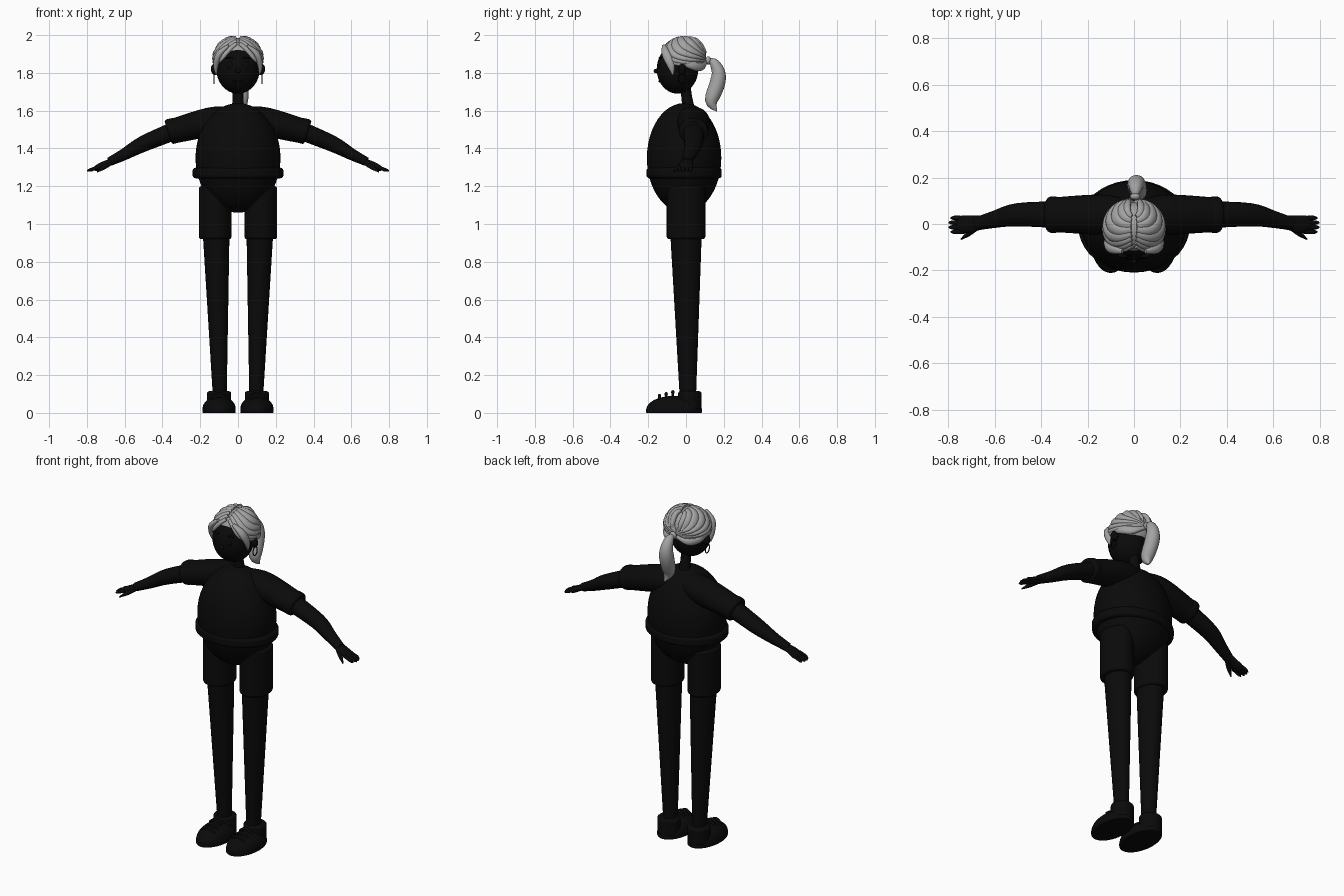
import bpy, bmesh, math
from mathutils import Vector

cube = bpy.data.objects.get("Cube")
if cube:
    bpy.data.objects.remove(cube)


def material(name, value):
    mat = bpy.data.materials.new(name)
    mat.use_nodes = True
    mat.diffuse_color = (value, value, value, 1)
    shader = mat.node_tree.nodes["Principled BSDF"]
    shader.inputs["Base Color"].default_value = mat.diffuse_color
    shader.inputs["Roughness"].default_value = 0.8
    return mat


BLACK = material("black", 0.003)
GREY = material("hair grey", 0.37)
ALONG_X, ALONG_Y, ALONG_Z = Vector((1, 0, 0)), Vector((0, 1, 0)), Vector((0, 0, 1))
SIDES = (("left", 1), ("right", -1))


def finish(name, bm, mat):
    bmesh.ops.recalc_face_normals(bm, faces=bm.faces)
    mesh = bpy.data.meshes.new(name)
    bm.to_mesh(mesh)
    bm.free()
    part = bpy.data.objects.new(name, mesh)
    bpy.context.collection.objects.link(part)
    mesh.materials.append(mat)
    bpy.ops.object.select_all(action="DESELECT")
    part.select_set(True)
    bpy.context.view_layer.objects.active = part
    bpy.ops.object.shade_smooth_by_angle(angle=math.radians(50))
    return part


def place(bm, centre, radii):
    for vert in bm.verts:
        vert.co = Vector(c + r * u for c, r, u in zip(centre, radii, vert.co))


def ball(name, centre, radii, mat=BLACK, keep=None):
    """Ellipsoid; keep is a rule for the vertices that stay."""
    bm = bmesh.new()
    bmesh.ops.create_uvsphere(bm, u_segments=40, v_segments=24, radius=1)
    if keep:
        cut = [vert for vert in bm.verts if not keep(vert.co)]
        bmesh.ops.delete(bm, geom=cut, context="VERTS")
    place(bm, centre, radii)
    return finish(name, bm, mat)


def drum(name, centre, radii, bevel):
    """Upright oval cylinder with rounded rims."""
    bm = bmesh.new()
    bmesh.ops.create_cone(bm, cap_ends=True, segments=40, radius1=1, radius2=1, depth=2)
    place(bm, centre, radii)
    part = finish(name, bm, BLACK)
    rim = part.modifiers.new("rounded rim", "BEVEL")
    rim.width, rim.segments = bevel, 3
    return part


def smooth_rows(rows, steps):
    """Catmull-Rom curve through rows of numbers."""
    out = []
    last = len(rows) - 1
    for i in range(last):
        near = [rows[max(0, min(last, i + k))] for k in (-1, 0, 1, 2)]
        for step in range(steps):
            t = step / steps
            out.append([b + t / 2 * (c - a + t * (2 * a - 5 * b + 4 * c - d + t * (3 * (b - c) + d - a)))
                        for a, b, c, d in zip(*near)])
    return out + [rows[-1]]


def loft(name, points, widths, mat=BLACK, squash=1, ref=ALONG_Y, sides=20, steps=4, mirror=1):
    """Sweep an oval along a path; squash scales it in the ref direction."""
    rows = smooth_rows([(mirror * x, y, z, w) for (x, y, z), w in zip(points, widths)], steps)
    path = [Vector(row[:3]) for row in rows]
    bm = bmesh.new()
    rings = []
    for i, centre in enumerate(path):
        tangent = (path[min(i + 1, len(path) - 1)] - path[max(i - 1, 0)]).normalized()
        up = (ref - tangent * ref.dot(tangent)).normalized()
        across = tangent.cross(up)
        width = max(rows[i][3], 0.001)
        turns = [math.tau * k / sides for k in range(sides)]
        rings.append([bm.verts.new(centre + width * (up * squash * math.cos(a) + across * math.sin(a)))
                      for a in turns])
    for low, high in zip(rings, rings[1:]):
        for k in range(sides):
            bm.faces.new((low[k - 1], low[k], high[k], high[k - 1]))
    bm.faces.new(rings[0])
    bm.faces.new(rings[-1])
    return finish(name, bm, mat)


# Torso with a rolled hem, neck and head
ball("torso", (0, -.01, 1.35), (.225, .197, .29))
drum("hem_roll", (0, -.01, 1.27), (.24, .199, .028), .015)
loft("neck", [(0, .015, 1.6), (0, 0, 1.7), (0, -.01, 1.8)], [.034, .028, .04], sides=24)
ball("head", (0, -.045, 1.82), (.115, .11, .13))
ball("nose", (0, -.157, 1.81), (.014, .014, .012))
ball("mouth", (0, -.138, 1.755), (.03, .008, .006))

for side, mirror in SIDES:
    # Eye, brow, ear and hoop
    ball(f"{side}_eye", (mirror * .042, -.143, 1.84), (.017, .008, .02))
    ball(f"{side}_brow", (mirror * .045, -.135, 1.88), (.025, .01, .005))
    ball(f"{side}_ear", (mirror * .122, -.02, 1.82), (.022, .02, .03))
    turns = [math.tau * k / 24 for k in range(25)]
    hoop = [(.128, .02 * math.sin(a) - .02, .026 * math.cos(a) + 1.77) for a in turns]
    loft(f"{side}_earring", hoop, [.003] * len(hoop), ref=ALONG_X, sides=8, steps=1, mirror=mirror)

    # Sleeve with a turned cuff
    loft(f"{side}_sleeve", [(.05, .03, 1.55), (.15, .04, 1.54), (.35, .04, 1.49)], [.08, .087, .074],
         squash=.88, ref=ALONG_Z, sides=28, mirror=mirror)
    cuff = [(.32, .04, 1.5), (.33, .04, 1.497), (.36, .04, 1.489), (.37, .04, 1.486)]
    loft(f"{side}_cuff", cuff, [.068, .077, .078, .07],
         squash=.86, ref=ALONG_Z, sides=28, steps=2, mirror=mirror)

    # Arm and hand
    loft(f"{side}_arm", [(.32, .04, 1.5), (.5, .04, 1.425), (.6, .02, 1.37), (.68, 0, 1.33)],
         [.058, .05, .037, .028], squash=.85, ref=ALONG_Z, mirror=mirror)
    loft(f"{side}_palm", [(.65, .01, 1.34), (.7, 0, 1.32), (.74, 0, 1.3), (.76, 0, 1.29)],
         [.028, .036, .037, .024], squash=.45, ref=ALONG_Z, mirror=mirror)
    for finger in range(4):
        y = .026 - finger * .02
        tip = .79 + .01 * math.sin(math.pi * finger / 3)
        loft(f"{side}_finger_{finger + 1}",
             [(.73, y, 1.305), (.77, y, 1.29), (tip - .01, y, 1.284), (tip, y, 1.28)],
             [.009, .01, .008, .003], sides=10, mirror=mirror)
    loft(f"{side}_thumb", [(.67, -.01, 1.325), (.71, -.04, 1.3), (.745, -.066, 1.276)],
         [.012, .012, .003], ref=ALONG_Z, sides=10, mirror=mirror)

    # Shorts and leg
    drum(f"{side}_shorts_leg", (mirror * .121, 0, 1.06), (.086, .102, .14), .012)
    loft(f"{side}_leg", [(.116, 0, .96), (.096, .01, .07)], [.071, .036],
         squash=1.18, sides=28, steps=1, mirror=mirror)

    # Shoe, collar, sole and laces
    ball(f"{side}_shoe", (mirror * .1, -.063, .02), (.088, .146, .07), keep=lambda co: co.z > -.2)
    drum(f"{side}_shoe_collar", (mirror * .1, .02, .065), (.064, .062, .05), .012)
    drum(f"{side}_sole", (mirror * .1, -.063, .012), (.088, .148, .012), .005)
    for lace in range(3):
        y, z = .035 * lace - .14, .01 * lace + .08
        loft(f"{side}_lace_{lace + 1}", [(.06, y, z - .01), (.1, y, z + .012), (.14, y, z - .01)],
             [.006, .009, .006], sides=8, mirror=mirror)

# Hair cap
CENTRE, RADII = (0, -.014, 1.882), (.116, .108, .104)
ball("hair_cap", CENTRE, RADII, GREY,
     keep=lambda co: co.z > .35 * max(0, 1 - abs(co.y + .1) * 3) - .62)

# Locks combed from the centre parting round to the tie
COUNT = 8
for side, mirror in SIDES:
    for lock in range(COUNT):
        t = lock / (COUNT - 1)
        part_y = 1.1 * t - .72
        start = Vector((.1, part_y, math.sqrt(1 - part_y ** 2)))
        middle = Vector((1.9, -1.75, -.5)).lerp(Vector((.55, .75, 1)), t)
        end = Vector((.05, 1, -.12))
        points, widths = [], []
        for k in range(15):
            u = k / 14
            way = start.lerp(middle, u).lerp(middle.lerp(end, u), u).normalized()
            points.append([c + r * v for c, r, v in zip(CENTRE, RADII, way)])
            widths.append(.008 + .019 * math.sin(math.pi * (.9 * u + .08)) ** .7)
        loft(f"{side}_hair_lock_{lock + 1}", points, widths, GREY, squash=.65,
             ref=Vector((mirror * .5, -.3, .8)), sides=12, steps=2, mirror=mirror)
    # Low locks at the temple and the nape
    loft(f"{side}_temple_lock", [(.05, -.118, 1.945), (.1, -.105, 1.9), (.117, -.08, 1.84), (.115, -.07, 1.79)],
         [.01, .023, .02, .004], GREY, squash=.7, ref=ALONG_X, sides=12, mirror=mirror)
    loft(f"{side}_nape_lock", [(.118, -.03, 1.86), (.11, .03, 1.84), (.07, .075, 1.835), (.01, .1, 1.86)],
         [.014, .022, .025, .014], GREY, squash=.7, ref=ALONG_X, sides=12, mirror=mirror)

# Ponytail and its tie
ball("hair_tie", (.005, .118, 1.866), (.022, .015, .022), GREY)
loft("ponytail", [(.005, .12, 1.866), (.007, .15, 1.85), (.01, .172, 1.8), (.012, .165, 1.74),
                  (.02, .135, 1.65), (.03, .163, 1.597)],
     [.012, .026, .036, .041, .034, .002], GREY, ref=ALONG_X)
